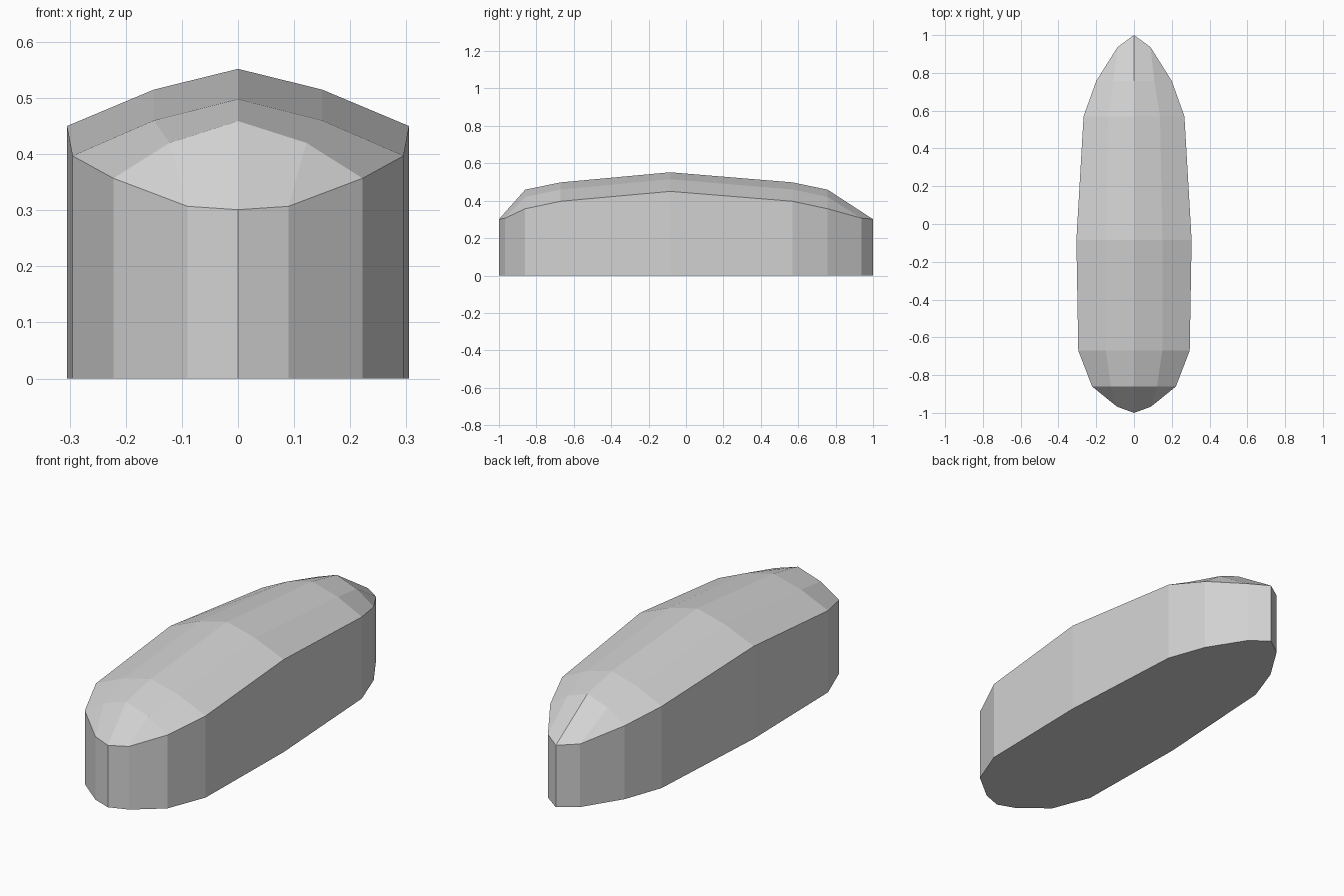
import bpy
import bmesh

cube = bpy.data.objects.get("Cube")
if cube:
    bpy.data.objects.remove(cube, do_unlink=True)

grey = bpy.data.materials.new("light grey")
grey.use_nodes = True
colour = (0.65, 0.65, 0.65, 1)
grey.diffuse_color = colour
grey.node_tree.nodes["Principled BSDF"].inputs["Base Color"].default_value = colour

# Roof ribs, front to back: y, rim half width, rim z, shoulder half width, shoulder z, ridge z
RIBS = [
    (-0.86, 0.222, 0.357, 0.122, 0.42, 0.459),
    (-0.67, 0.295, 0.397, 0.15, 0.46, 0.498),
    (-0.085, 0.305, 0.45, 0.15, 0.515, 0.552),
    (0.57, 0.267, 0.397, 0.138, 0.46, 0.498),
    (0.757, 0.2, 0.357, 0.108, 0.42, 0.459),
]
# End caps: tip y, y and half width of the blunted corner, index of the rib behind it
CAPS = [(-1.0, -0.967, 0.09, 0), (1.0, 0.937, 0.087, -1)]
TIP_Z, CORNER_Z = 0.301, 0.307

bm = bmesh.new()


def arch(y, w, z, sw, sz, top):
    """One rib across the roof, from the right rim to the left rim."""
    points = [(-w, z), (-sw, sz), (0, top), (sw, sz), (w, z)]
    return [bm.verts.new((x, y, h)) for x, h in points]


# Roof panels
arches = [arch(*rib) for rib in RIBS]
for a, b in zip(arches, arches[1:]):
    for i in range(4):
        bm.faces.new((a[i], a[i + 1], b[i + 1], b[i]))

# Faceted bow and stern caps
ends = []
for tip_y, corner_y, w, index in CAPS:
    rib = arches[index]
    tip = bm.verts.new((0, tip_y, TIP_Z))
    right, left = [bm.verts.new((s * w, corner_y, CORNER_Z)) for s in (-1, 1)]
    bm.faces.new((rib[0], rib[1], right))
    bm.faces.new((rib[1], rib[2], tip, right))
    bm.faces.new((rib[2], rib[3], left, tip))
    bm.faces.new((rib[3], rib[4], left))
    ends.append((right, tip, left))

# Upright walls below the rim, and the flat base
front, back = ends
rim = [front[1], front[2]] + [a[4] for a in arches] + [back[2], back[1], back[0]]
rim += [a[0] for a in reversed(arches)] + [front[0]]
floor = [bm.verts.new((v.co.x, v.co.y, 0)) for v in rim]
for i in range(len(rim)):
    j = (i + 1) % len(rim)
    bm.faces.new((floor[i], floor[j], rim[j], rim[i]))
bm.faces.new(floor)

bmesh.ops.recalc_face_normals(bm, faces=bm.faces[:])
mesh = bpy.data.meshes.new("faceted_hull")
bm.to_mesh(mesh)
bm.free()
mesh.materials.append(grey)
hull = bpy.data.objects.new("faceted_hull", mesh)
bpy.context.collection.objects.link(hull)
